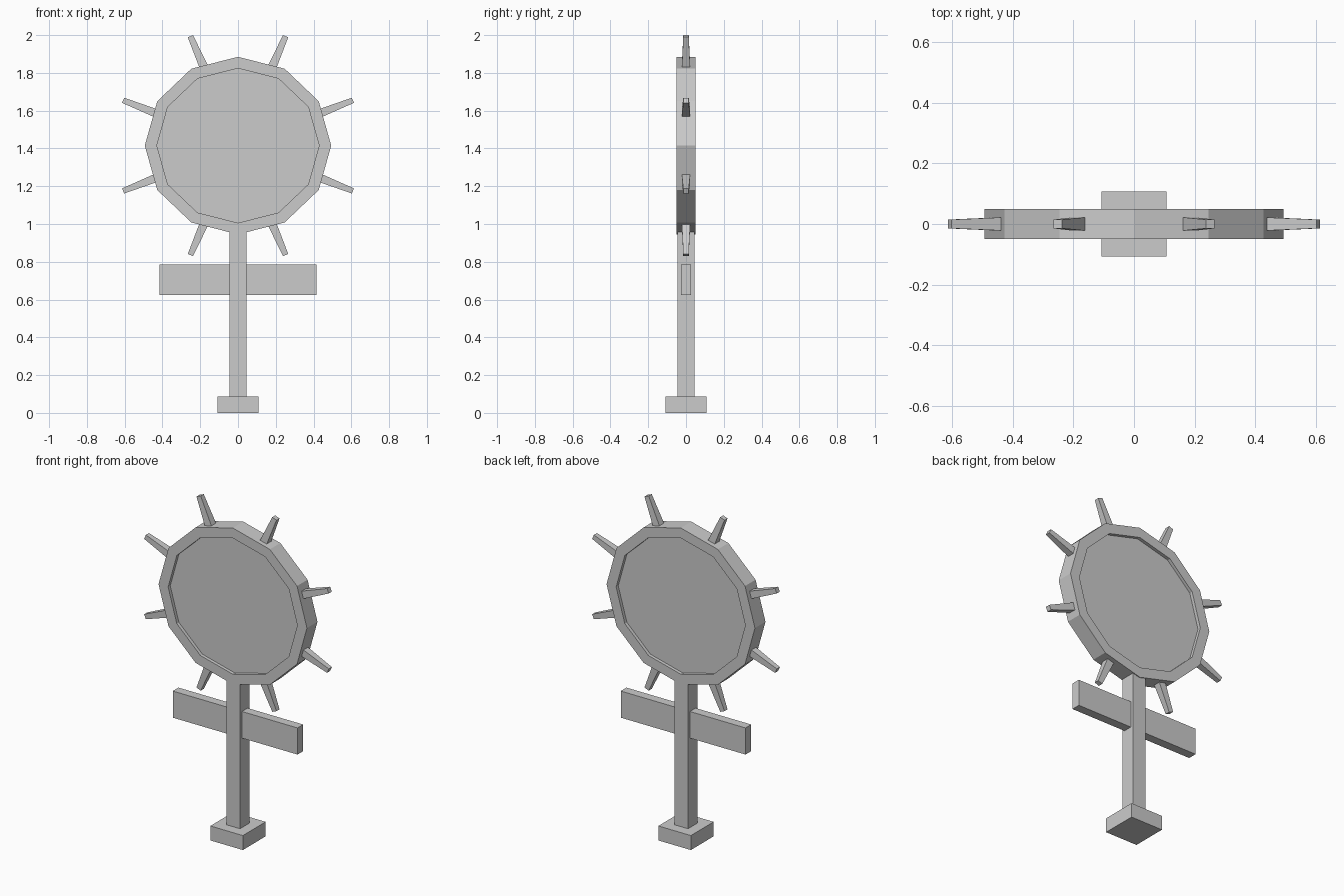
import bpy, bmesh, math
from mathutils import Matrix, Vector

cube = bpy.data.objects.get("Cube")
if cube:
    bpy.data.objects.remove(cube, do_unlink=True)

grey = bpy.data.materials.new("plain grey")
grey.use_nodes = True
grey.diffuse_color = (0.6, 0.6, 0.6, 1)
grey.node_tree.nodes["Principled BSDF"].inputs["Base Color"].default_value = (0.6, 0.6, 0.6, 1)

HUB_Z = 1.415    # height of the wheel centre
STRETCH = 1.05   # the wheel is slightly wider than tall
SIDES = 12


def finish(name, bm):
    bmesh.ops.recalc_face_normals(bm, faces=bm.faces)
    mesh = bpy.data.meshes.new(name)
    bm.to_mesh(mesh)
    bm.free()
    mesh.materials.append(grey)
    obj = bpy.data.objects.new(name, mesh)
    bpy.context.collection.objects.link(obj)
    return obj


def box(name, half_x, half_y, bottom, top):
    bm = bmesh.new()
    bmesh.ops.create_cube(bm, size=2)
    bmesh.ops.scale(bm, vec=(half_x, half_y, (top - bottom) / 2), verts=bm.verts)
    bmesh.ops.translate(bm, vec=(0, 0, (top + bottom) / 2), verts=bm.verts)
    return finish(name, bm)


# Stand: foot, post and crossbar
box("foot", 0.108, 0.108, 0, 0.087)
box("post", 0.045, 0.045, 0, 0.97)
box("crossbar", 0.415, 0.027, 0.625, 0.785)

# Wheel: twelve-sided disc with a recessed panel on both faces
bm = bmesh.new()
bmesh.ops.create_cone(bm, cap_ends=True, segments=SIDES, radius1=0.47, radius2=0.47, depth=0.1)
bmesh.ops.rotate(bm, matrix=Matrix.Rotation(math.pi / 2, 3, "X"), verts=bm.verts)
caps = [f for f in bm.faces if len(f.verts) == SIDES]
for cap in caps:
    outward = cap.normal.copy()
    bmesh.ops.inset_individual(bm, faces=[cap], thickness=0.063 * math.cos(math.pi / SIDES))
    rim = bmesh.ops.extrude_discrete_faces(bm, faces=[cap])["faces"][0]
    bmesh.ops.translate(bm, vec=outward * -0.02, verts=rim.verts)
bmesh.ops.scale(bm, vec=(STRETCH, 1, 1), verts=bm.verts)
bmesh.ops.translate(bm, vec=(0, 0, HUB_Z), verts=bm.verts)
finish("wheel", bm)

# Eight tapered pegs around the rim
for i in range(8):
    bm = bmesh.new()
    bmesh.ops.create_cube(bm, size=1)
    for v in bm.verts:
        outer = v.co.x > 0
        width = 0.029 if outer else 0.045
        v.co = Vector((0.627 if outer else 0.44, v.co.y * width, v.co.z * width))
    turn = Matrix.Rotation(-math.radians(22.5 + 45 * i), 3, "Y")
    bmesh.ops.rotate(bm, matrix=turn, verts=bm.verts)
    bmesh.ops.scale(bm, vec=(STRETCH, 1, 1), verts=bm.verts)
    bmesh.ops.translate(bm, vec=(0, 0, HUB_Z), verts=bm.verts)
    finish(f"peg_{i + 1}", bm)
